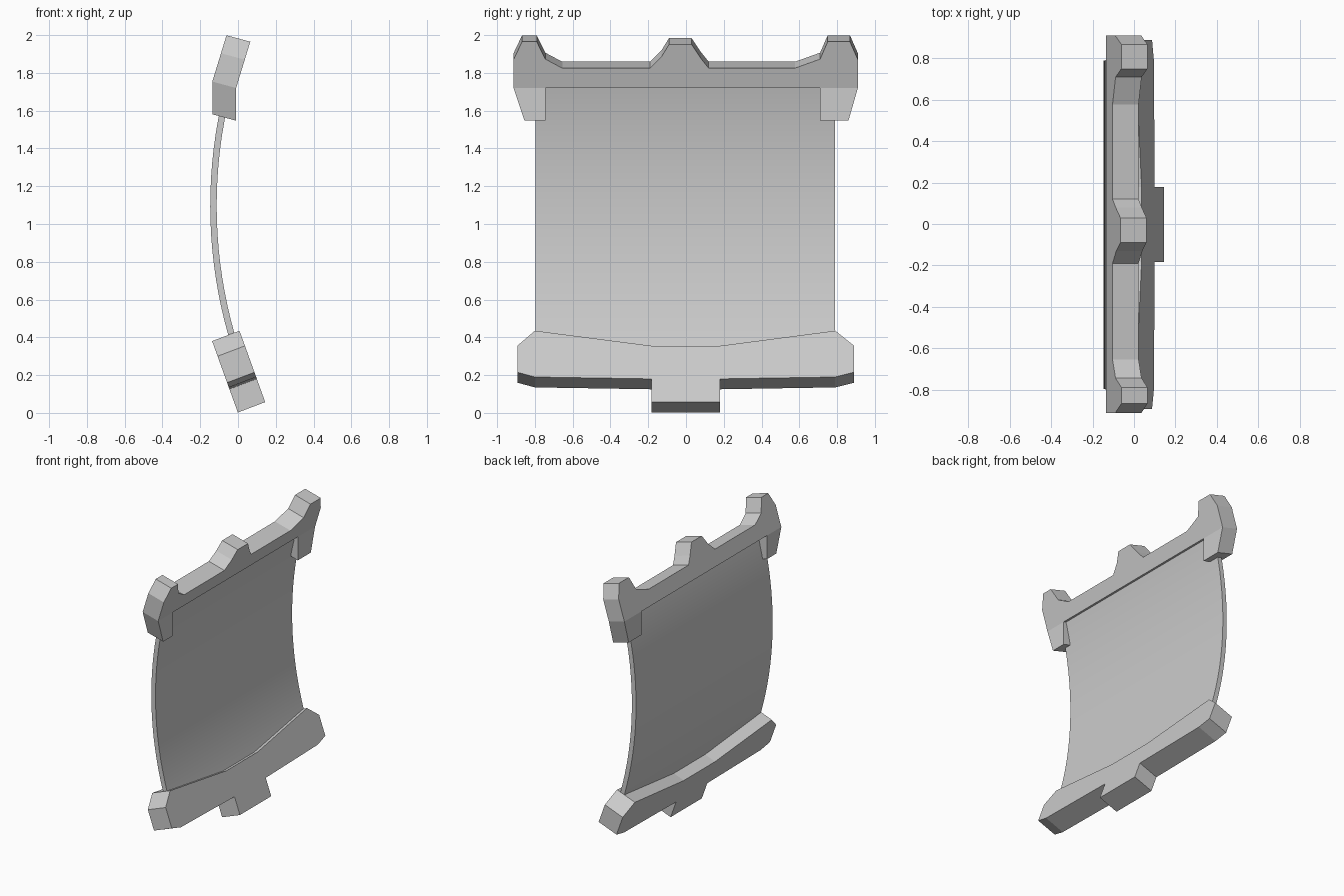
import bpy, bmesh, math
from mathutils import Vector

if "Cube" in bpy.data.objects:
    bpy.data.objects.remove(bpy.data.objects["Cube"])


def finish(bm, name):
    bmesh.ops.recalc_face_normals(bm, faces=bm.faces)
    me = bpy.data.meshes.new(name)
    bm.to_mesh(me)
    bm.free()
    ob = bpy.data.objects.new(name, me)
    bpy.context.collection.objects.link(ob)
    return ob


def slab(name, outlines, x_of_z, push):
    """Outlines in (y, z) laid on the inner face, welded, then thickened along push."""
    bm = bmesh.new()
    for pts in outlines:
        bm.faces.new([bm.verts.new((x_of_z(z), y, z)) for y, z in pts])
    bmesh.ops.remove_doubles(bm, verts=bm.verts, dist=1e-4)
    bmesh.ops.recalc_face_normals(bm, faces=bm.faces)
    front = list(bm.faces)
    ext = bmesh.ops.extrude_face_region(bm, geom=front, use_keep_orig=True)
    new = [g for g in ext["geom"] if isinstance(g, bmesh.types.BMVert)]
    bmesh.ops.translate(bm, verts=new, vec=Vector(push))
    return finish(bm, name)


# Upper rail: crest outline with three horns, plus the two lugs below the bend
BEND = 1.72
crest = [(-0.913, BEND), (-0.745, BEND), (0.71, BEND), (0.91, BEND),
         (0.91, 1.87), (0.868, 1.965), (0.75, 1.965), (0.71, 1.873), (0.577, 1.825),
         (0.12, 1.825), (0.08, 1.875), (0.03, 1.95), (-0.09, 1.95), (-0.13, 1.885),
         (-0.19, 1.825), (-0.655, 1.825), (-0.745, 1.873), (-0.79, 1.965),
         (-0.868, 1.965), (-0.913, 1.87)]
lug_left = [(-0.913, BEND), (-0.855, 1.547), (-0.745, 1.547), (-0.745, BEND)]
lug_right = [(0.71, BEND), (0.71, 1.547), (0.86, 1.547), (0.91, BEND)]
slab("upper_rail", [crest, lug_left, lug_right],
     lambda z: -0.01 + 0.306 * max(0, z - BEND), (-0.126, 0, 0.034))

# Lower rail: leaning bar with a central tab
bar = [(-0.183, 0.057), (0.18, 0.057), (0.18, 0.18), (0.79, 0.19), (0.89, 0.215),
       (0.89, 0.355), (0.79, 0.435), (0.18, 0.355), (-0.183, 0.355), (-0.8, 0.435),
       (-0.893, 0.355), (-0.893, 0.215), (-0.8, 0.19), (-0.183, 0.18)]
slab("lower_rail", [bar], lambda z: 0.008 + (0.435 - z) * 0.36, (-0.145, 0, -0.055))

# Curved plate between the rails: an arc section run across y
R, CZ, HALF, N = 2.49, 1.097, 0.017, 20
CX = R - 0.13
a0, a1 = math.asin((0.27 - CZ) / R), math.asin((1.77 - CZ) / R)
angles = [a0 + (a1 - a0) * i / N for i in range(N + 1)]
bm = bmesh.new()
rows = [[bm.verts.new((CX - r * math.cos(a), y, CZ + r * math.sin(a)))
         for r, y in ((R + HALF, -0.797), (R + HALF, 0.79),
                      (R - HALF, 0.79), (R - HALF, -0.797))] for a in angles]
for lo, hi in zip(rows, rows[1:]):
    for k in range(4):
        j = (k + 1) % 4
        bm.faces.new((lo[k], lo[j], hi[j], hi[k]))
bm.faces.new(rows[0])
bm.faces.new(rows[-1])
plate = finish(bm, "curved_plate")
bpy.context.view_layer.objects.active = plate
plate.select_set(True)
bpy.ops.object.shade_smooth_by_angle(angle=math.radians(30))
